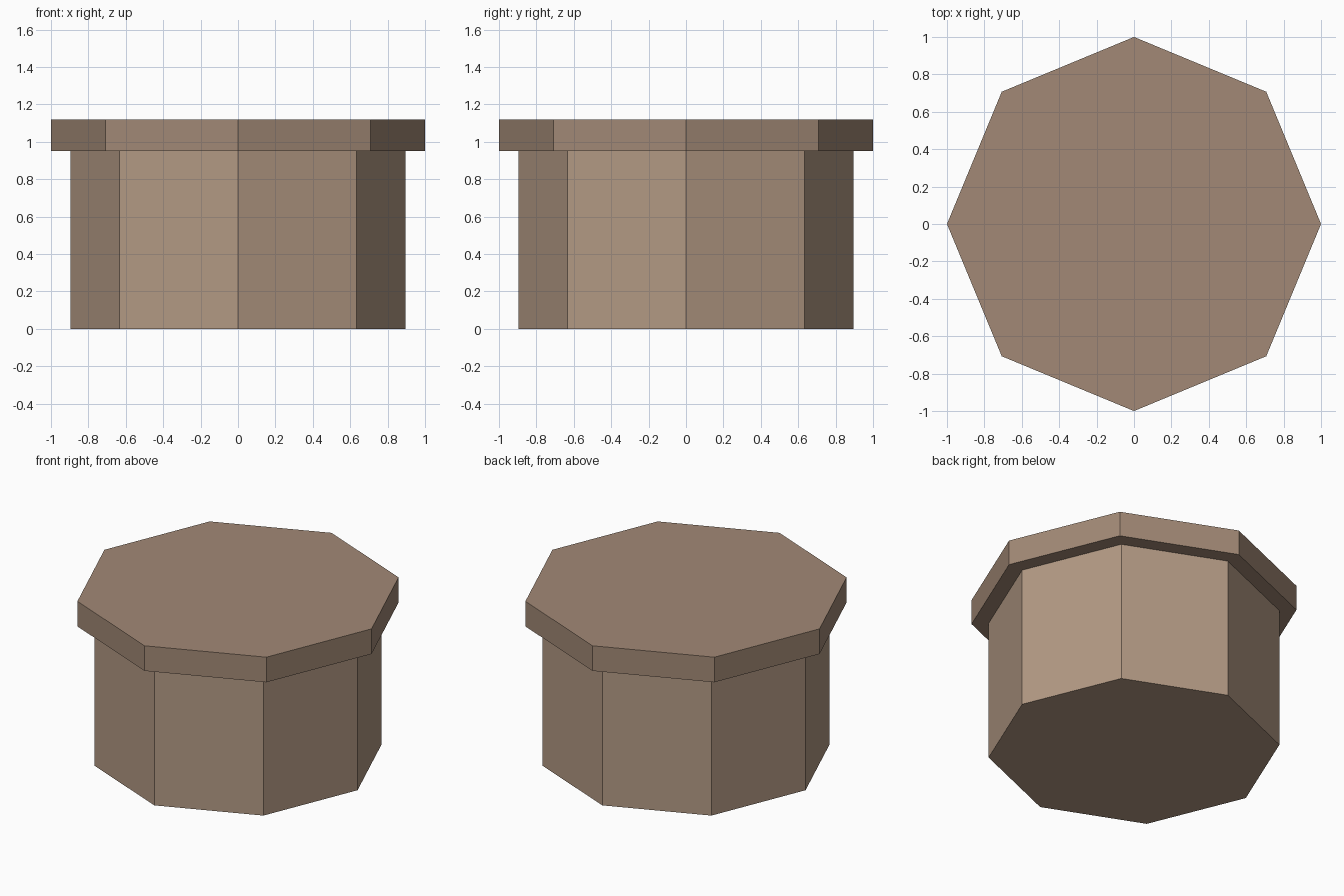
import bpy

if "Cube" in bpy.data.objects:
    bpy.data.objects.remove(bpy.data.objects["Cube"])


def material(name, color):
    mat = bpy.data.materials.new(name)
    mat.diffuse_color = (*color, 1.0)
    mat.use_nodes = True
    mat.node_tree.nodes["Principled BSDF"].inputs["Base Color"].default_value = mat.diffuse_color
    return mat


def octagon(name, radius, bottom, top, mat):
    """Eight-sided prism with corners on the x and y axes."""
    bpy.ops.mesh.primitive_cylinder_add(
        vertices=8, radius=radius, depth=top - bottom,
        location=(0, 0, (bottom + top) / 2))
    obj = bpy.context.object
    obj.name = name
    obj.data.materials.append(mat)
    return obj


# Main container
octagon("pot_body", 0.895, 0.0, 0.95, material("clay", (0.45, 0.32, 0.23)))

# Overhanging flat cap
octagon("pot_cap", 1.0, 0.95, 1.12, material("dark_clay", (0.36, 0.25, 0.18)))
